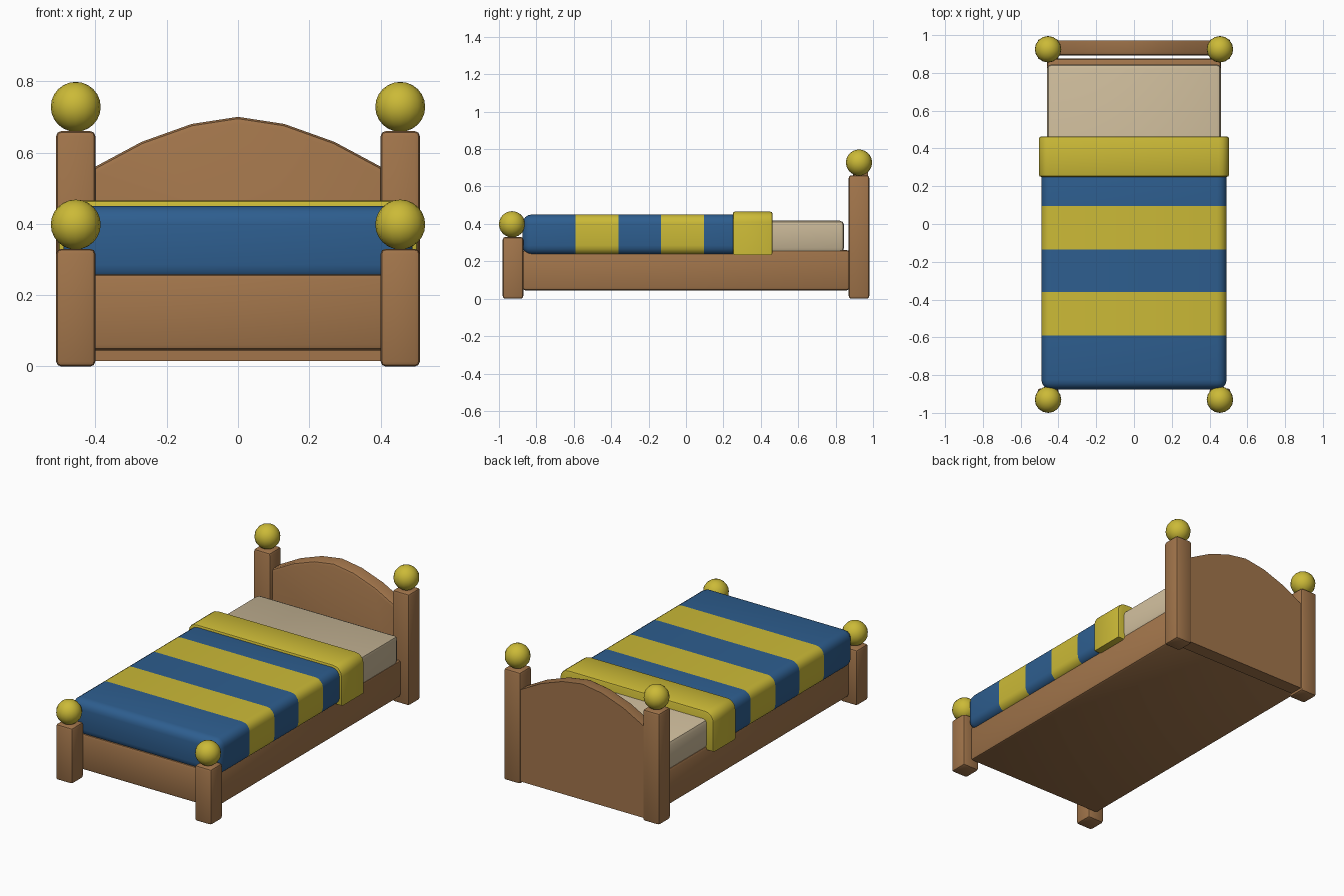
import bpy, bmesh, math
from mathutils import Vector

if "Cube" in bpy.data.objects:
    bpy.data.objects.remove(bpy.data.objects["Cube"])


def material(name, rgb):
    m = bpy.data.materials.new(name)
    m.diffuse_color = (*rgb, 1)
    m.use_nodes = True
    m.node_tree.nodes["Principled BSDF"].inputs["Base Color"].default_value = m.diffuse_color
    return m


WOOD = material("brown wood", (0.36, 0.178, 0.070))
BLUE = material("blue cloth", (0.027, 0.112, 0.275))
YELLOW = material("yellow", (0.60, 0.49, 0.038))
CREAM = material("cream cloth", (0.60, 0.49, 0.32))


def finish(bm, name, *mats):
    bmesh.ops.recalc_face_normals(bm, faces=bm.faces)
    me = bpy.data.meshes.new(name)
    bm.to_mesh(me)
    bm.free()
    for m in mats:
        me.materials.append(m)
    ob = bpy.data.objects.new(name, me)
    bpy.context.collection.objects.link(ob)
    bpy.ops.object.select_all(action='DESELECT')
    ob.select_set(True)
    bpy.context.view_layer.objects.active = ob
    bpy.ops.object.shade_smooth_by_angle(angle=math.radians(35))
    return ob


def box_bm(lo, hi, bevel, segments=2, edge_rule=lambda e: True):
    """Box between two corners with chosen edges rounded."""
    lo, hi = Vector(lo), Vector(hi)
    bm = bmesh.new()
    bmesh.ops.create_cube(bm, size=1)
    for v in bm.verts:
        v.co = Vector([(a + b) / 2 + c * (b - a) for a, b, c in zip(lo, hi, v.co)])
    edges = [e for e in bm.edges if edge_rule(e)]
    bmesh.ops.bevel(bm, geom=edges, offset=bevel, segments=segments,
                    profile=0.5, affect='EDGES')
    return bm


# Corner posts with ball knobs
for end, y0, y1, top in (("foot", -0.98, -0.87, 0.33), ("head", 0.87, 0.98, 0.66)):
    for side, s in (("left", -1), ("right", 1)):
        x0, x1 = sorted((s * 0.40, s * 0.51))
        finish(box_bm((x0, y0, 0), (x1, y1, top), 0.014),
               f"{end}_post_{side}", WOOD)
        bm = bmesh.new()
        bmesh.ops.create_uvsphere(bm, u_segments=16, v_segments=12, radius=0.07)
        bmesh.ops.translate(bm, verts=bm.verts,
                            vec=(s * 0.455, (y0 + y1) / 2 + (-0.005 if end == "foot" else 0), top + 0.068))
        finish(bm, f"{end}_knob_{side}", YELLOW)

# Solid bed frame
finish(box_bm((-0.46, -0.875, 0.045), (0.46, 0.875, 0.26), 0.016), "bed_frame", WOOD)

# Arched headboard
bm = bmesh.new()
arch = [(0.41, 0.555), (0.27, 0.63), (0.13, 0.68), (0, 0.70),
        (-0.13, 0.68), (-0.27, 0.63), (-0.41, 0.555)]
outline = [(-0.41, 0.015), (0.41, 0.015)] + arch
face = bm.faces.new([bm.verts.new((x, 0.972, z)) for x, z in outline])
out = bmesh.ops.extrude_face_region(bm, geom=[face], use_keep_orig=True)
verts = [g for g in out["geom"] if isinstance(g, bmesh.types.BMVert)]
bmesh.ops.translate(bm, verts=verts, vec=(0, -0.08, 0))
bmesh.ops.recalc_face_normals(bm, faces=bm.faces)
rim = [e for e in bm.edges if all(v.co.y < 0.9 and v.co.z > 0.5 for v in e.verts)]
bmesh.ops.bevel(bm, geom=rim, offset=0.018, segments=2, profile=0.5, affect='EDGES')
finish(bm, "headboard", WOOD)

# Mattress
finish(box_bm((-0.46, -0.80, 0.25), (0.46, 0.845, 0.417), 0.022), "mattress", CREAM)

# Striped blanket: rounded box cut at the stripe lines, coloured by position
bm = box_bm((-0.49, -0.875, 0.235), (0.49, 0.36, 0.45), 0.05, 4)
stripes = (-0.59, -0.36, -0.135, 0.095)
for y in stripes:
    bmesh.ops.bisect_plane(bm, geom=bm.verts[:] + bm.edges[:] + bm.faces[:],
                           plane_co=(0, y, 0), plane_no=(0, 1, 0))
for f in bm.faces:
    f.material_index = sum(f.calc_center_median().y > y for y in stripes) % 2
finish(bm, "blanket", BLUE, YELLOW)

# Turned-down fold: rounded along the bed, with a thin softened lip at both ends
bm = box_bm((-0.503, 0.25, 0.235), (0.503, 0.463, 0.465), 0.055, 4,
            lambda e: abs(e.verts[0].co.y - e.verts[1].co.y) > 0.1
            and e.verts[0].co.z > 0.4)
ends = [e for e in bm.edges if abs(e.verts[0].co.y - e.verts[1].co.y) < 0.01]
bmesh.ops.bevel(bm, geom=ends, offset=0.01, segments=2, profile=0.5, affect='EDGES')
finish(bm, "blanket_fold", YELLOW)
